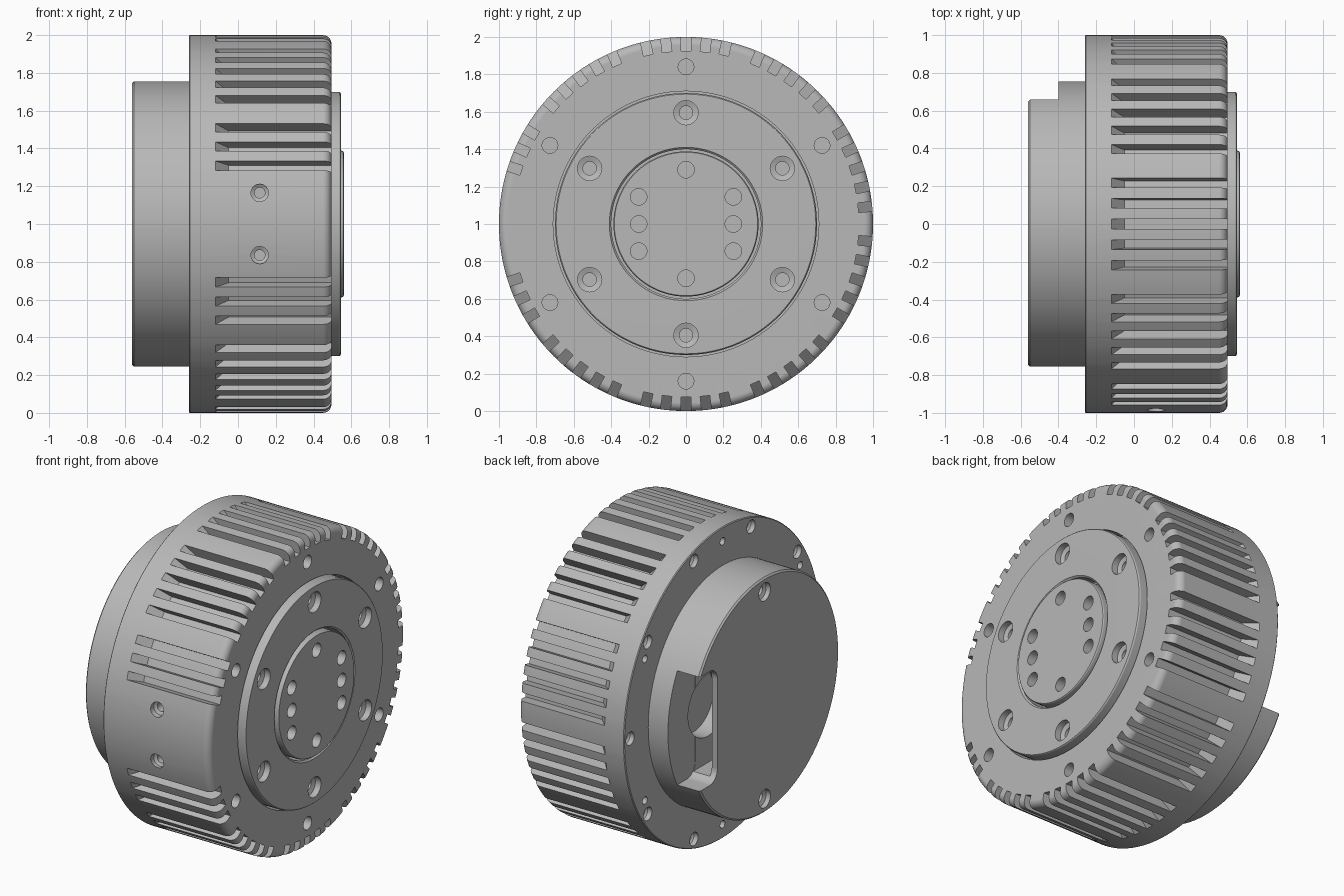
import bpy, bmesh
from math import sin, cos, pi, radians
from mathutils import Matrix, Vector

cube = bpy.data.objects.get("Cube")
if cube:
    bpy.data.objects.remove(cube, do_unlink=True)

metal = bpy.data.materials.new("grey metal")
metal.use_nodes = True
grey = (0.48, 0.48, 0.48, 1)
metal.diffuse_color = grey
bsdf = next(n for n in metal.node_tree.nodes if n.type == 'BSDF_PRINCIPLED')
bsdf.inputs["Base Color"].default_value = grey

FRONT = Matrix.Identity(4)             # drilling faces along the x axis
BACK = Matrix.Rotation(pi, 4, 'Z')
SIDE = Matrix.Rotation(-pi / 2, 4, 'Z')


def loft(bm, rings):
    """Skin a row of equal point loops and cap both ends."""
    loops = [[bm.verts.new(p) for p in ring] for ring in rings]
    n = len(loops[0])
    for a, b in zip(loops, loops[1:]):
        for i in range(n):
            j = (i + 1) % n
            bm.faces.new((a[i], a[j], b[j], b[i]))
    bm.faces.new(loops[0])
    bm.faces.new(loops[-1])


def lathe(bm, profile, matrix=FRONT, n=160):
    """Revolve (x, radius) points about the x axis."""
    turn = [2 * pi * i / n for i in range(n)]
    loft(bm, [[matrix @ Vector((x, r * cos(t), r * sin(t))) for t in turn]
              for x, r in profile])


def make(name, bm):
    bmesh.ops.recalc_face_normals(bm, faces=bm.faces[:])
    mesh = bpy.data.meshes.new(name)
    bm.to_mesh(mesh)
    bm.free()
    ob = bpy.data.objects.new(name, mesh)
    bpy.context.collection.objects.link(ob)
    mesh.materials.append(metal)
    return ob


def turned(name, profile):
    bm = bmesh.new()
    lathe(bm, profile)
    return make(name, bm)


def cut(ob, bm):
    cutter = make("cutter", bm)
    cutter.hide_render = True
    mod = ob.modifiers.new("cut", 'BOOLEAN')
    mod.operation = 'DIFFERENCE'
    mod.solver = 'EXACT'
    mod.object = cutter
    bpy.context.view_layer.objects.active = ob
    bpy.ops.object.modifier_apply(modifier=mod.name)
    bpy.data.objects.remove(cutter, do_unlink=True)


def bore(bm, pos, facing, r, depth, inner=0, inner_depth=0):
    """A round hole, optionally stepped to a narrower one."""
    profile = [(0.04, r), (-depth, r)]
    if inner:
        profile += [(-depth - 0.01, inner), (-inner_depth, inner)]
    lathe(bm, profile, Matrix.Translation(pos) @ facing, 28)


def ring_of(count, radius, x, start=0):
    """Evenly spaced points on a circle, the first one at the top."""
    for i in range(count):
        t = start + 2 * pi * i / count
        yield Vector((x, radius * sin(t), radius * cos(t)))


def fillet(x, r, size, steps=6):
    """Rounded outer edge of a disc whose flat face is at x."""
    for i in range(steps + 1):
        t = pi / 2 * i / steps
        yield (x - size + size * sin(t), r - size + size * cos(t))


# Main housing with a rounded front rim and a seat for the cap
housing = turned("housing", [(-0.26, 0.995), (-0.255, 1.0),
                             *fillet(0.495, 1.0, 0.045),
                             (0.495, 0.71), (0.38, 0.71)])

# Cooling slots: ten groups of five, leaving room for the side screws
bm = bmesh.new()
slot = [(-0.05, 0.925), (0.6, 0.925), (0.6, 1.1), (-0.213, 1.1)]
for group in range(10):
    for k in range(-2, 3):
        angle = 36 * group + 6.3 * k
        if abs(angle - 270) < 15:
            continue
        turn = Matrix.Rotation(-radians(angle), 4, 'X')
        loft(bm, [[turn @ Vector((x, y, r)) for x, r in slot]
                  for y in (-0.026, 0.026)])
cut(housing, bm)

# Housing holes: front face, rear flange and side
bm = bmesh.new()
for p in ring_of(6, 0.84, 0.495):
    bore(bm, p, FRONT, 0.042, 0.08)
for p in ring_of(10, 0.94, -0.26, radians(18)):
    bore(bm, p, BACK, 0.042, 0.03, 0.03, 0.08)
for p in ring_of(6, 0.91, -0.26):
    bore(bm, p, BACK, 0.024, 0.06)
for z in (-0.165, 0.165):
    bore(bm, (0.115, -0.985, z), SIDE, 0.046, 0.03, 0.028, 0.1)
cut(housing, bm)

# Front cap with six counterbored screw holes
cap = turned("front_cap", [(0.38, 0.7), *fillet(0.545, 0.7, 0.012, 3),
                           (0.545, 0.41), (0.535, 0.4), (0.45, 0.4)])
bm = bmesh.new()
for p in ring_of(6, 0.595, 0.545):
    bore(bm, p, FRONT, 0.065, 0.04, 0.036, 0.09)
cut(cap, bm)

# Output hub with eight plain holes
hub = turned("output_hub", [(0.45, 0.388), *fillet(0.56, 0.388, 0.01, 3)])
bm = bmesh.new()
hub_holes = [(0, 0.29), (0, -0.29)]
hub_holes += [(y, z) for y in (-0.253, 0.253) for z in (-0.145, 0, 0.145)]
for y, z in hub_holes:
    bore(bm, (0.56, y, z), FRONT, 0.044, 0.07)
cut(hub, bm)

# Rear cover with two screws
cover = turned("rear_cover", [(-0.56, 0.745), (-0.55, 0.755), (-0.25, 0.755)])
bm = bmesh.new()
for z in (-0.665, 0.665):
    bore(bm, (-0.56, 0, z), BACK, 0.058, 0.03, 0.034, 0.08)
cut(cover, bm)


def pocket(x0, x1, inner, outer, half, radius):
    """Pocket open towards +y, with rounded inner corners."""
    pts = [(outer, -half), (outer, half)]
    for start, side in ((0, 1), (pi / 2, -1)):
        for i in range(7):
            t = start + pi / 12 * i
            pts.append((inner + radius - radius * sin(t),
                        side * (half - radius) + radius * cos(t)))
    new = bmesh.new()
    loft(new, [[Vector((x, y, z)) for y, z in pts] for x in (x0, x1)])
    return new


# Cable opening: notch in the edge, cavity behind the plate, round socket
cut(cover, pocket(-0.65, -0.40, 0.48, 0.9, 0.367, 0.08))
cut(cover, pocket(-0.52, -0.402, 0.1, 0.62, 0.34, 0.08))
bm = bmesh.new()
lathe(bm, [(-0.45, 0.2), (-0.3, 0.2)], Matrix.Translation((0, 0.35, 0.03)), 48)
cut(cover, bm)

# Lift onto the ground and shade
for ob in (housing, cap, hub, cover):
    ob.location.z = 1
    bpy.ops.object.select_all(action='DESELECT')
    ob.select_set(True)
    bpy.context.view_layer.objects.active = ob
    bpy.ops.object.shade_smooth_by_angle(angle=radians(30))
    weighted = ob.modifiers.new("weighted normals", 'WEIGHTED_NORMAL')
    weighted.keep_sharp = True
